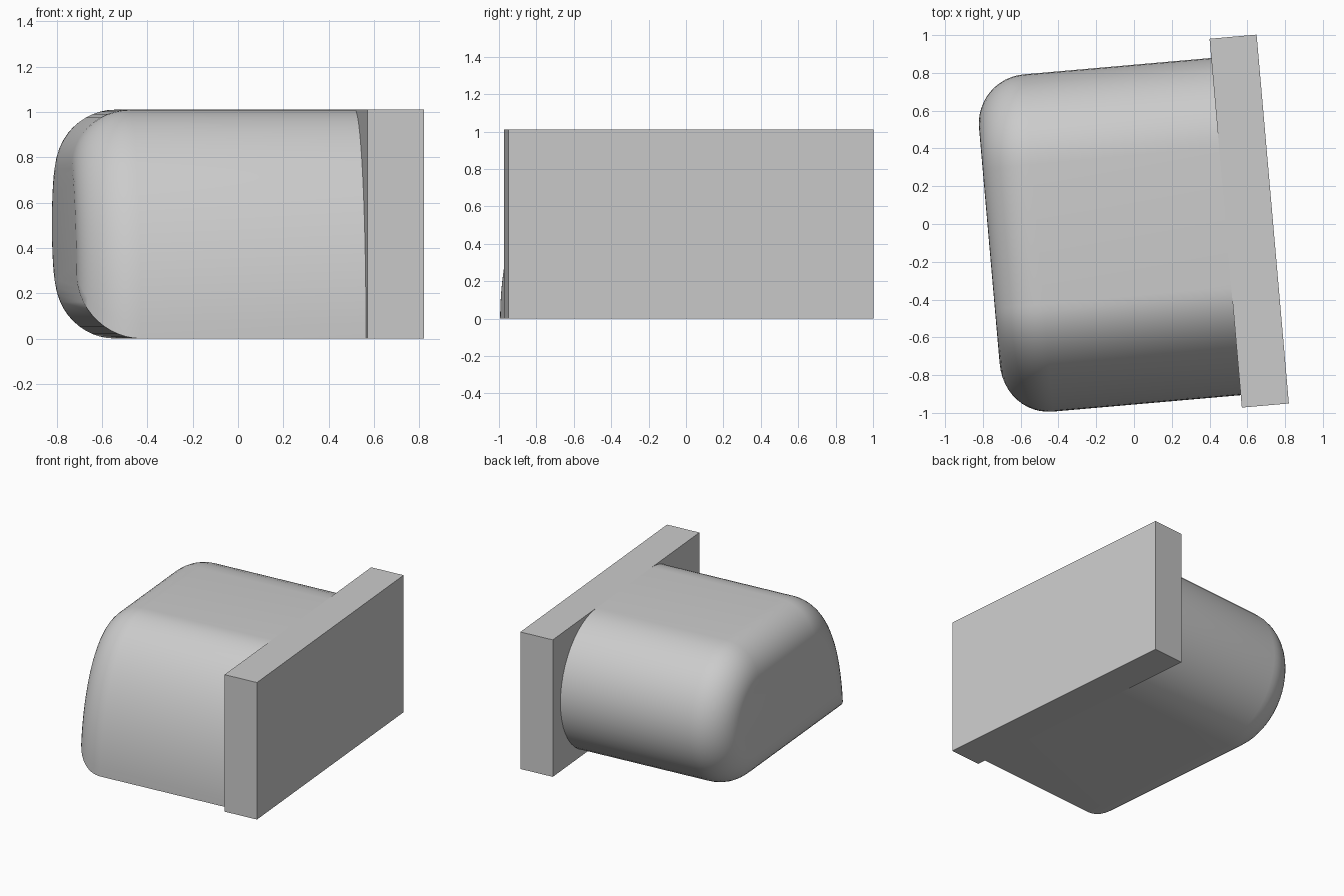
import bpy, bmesh, math
from mathutils import Matrix

cube = bpy.data.objects.get("Cube")
if cube:
    bpy.data.objects.remove(cube, do_unlink=True)

HEIGHT = 1.01
TURN = math.radians(5)         # whole model is turned slightly about z
PLATE_FACE = 0.484             # where the body meets the plate
END_X = -0.773                 # flat end of the body
FILLET = 0.26
STEPS = 24

grey = bpy.data.materials.new("light_grey")
grey.use_nodes = True
colour = (0.6, 0.6, 0.6, 1)
grey.diffuse_color = colour
grey.node_tree.nodes["Principled BSDF"].inputs["Base Color"].default_value = colour


def add_object(name, bm):
    bmesh.ops.recalc_face_normals(bm, faces=bm.faces)
    mesh = bpy.data.meshes.new(name)
    bm.to_mesh(mesh)
    bm.free()
    mesh.materials.append(grey)
    obj = bpy.data.objects.new(name, mesh)
    obj.rotation_euler.z = TURN
    bpy.context.collection.objects.link(obj)
    return obj


def section(inset):
    """Body outline in (y, z), shrunk by inset: half-oval back, quarter-oval front."""
    points = []
    half = HEIGHT / 2
    # Rounded back, bottom to top
    for i in range(STEPS + 1):
        t = math.pi * (i / STEPS - 0.5)
        points.append((0.36 + (0.48 - inset) * math.cos(t),
                       half + (half - inset) * math.sin(t)))
    # Front, top down to the sharp bottom edge
    low = math.asin(inset / (HEIGHT - inset))
    for i in range(STEPS + 1):
        t = math.pi / 2 + (low - math.pi / 2) * i / STEPS
        points.append((-0.38 - (0.572 - inset) * math.cos(t),
                       (HEIGHT - inset) * math.sin(t)))
    return points


# Body: the section lofted along x with a rounded rim at the free end
bm = bmesh.new()
stations = [(PLATE_FACE, 0)]
for i in range(13):
    a = math.pi / 2 * i / 12
    stations.append((END_X + FILLET * (1 - math.sin(a)), FILLET * (1 - math.cos(a))))
rings = [[bm.verts.new((x, y, z)) for y, z in section(d)] for x, d in stations]
for r, s in zip(rings, rings[1:]):
    for i in range(len(r)):
        j = (i + 1) % len(r)
        bm.faces.new((r[i], r[j], s[j], s[i]))
bm.faces.new(rings[0])
bm.faces.new(rings[-1])
body = add_object("rounded_body", bm)
bpy.ops.object.select_all(action="DESELECT")
body.select_set(True)
bpy.context.view_layer.objects.active = body
bpy.ops.object.shade_smooth_by_angle(angle=math.radians(30))

# Flat mounting plate
bm = bmesh.new()
bmesh.ops.create_cube(bm, size=1, matrix=Matrix.Translation((PLATE_FACE + 0.125, -0.038, HEIGHT / 2))
                      @ Matrix.Diagonal((0.25, 1.96, HEIGHT, 1)))
add_object("mounting_plate", bm)
